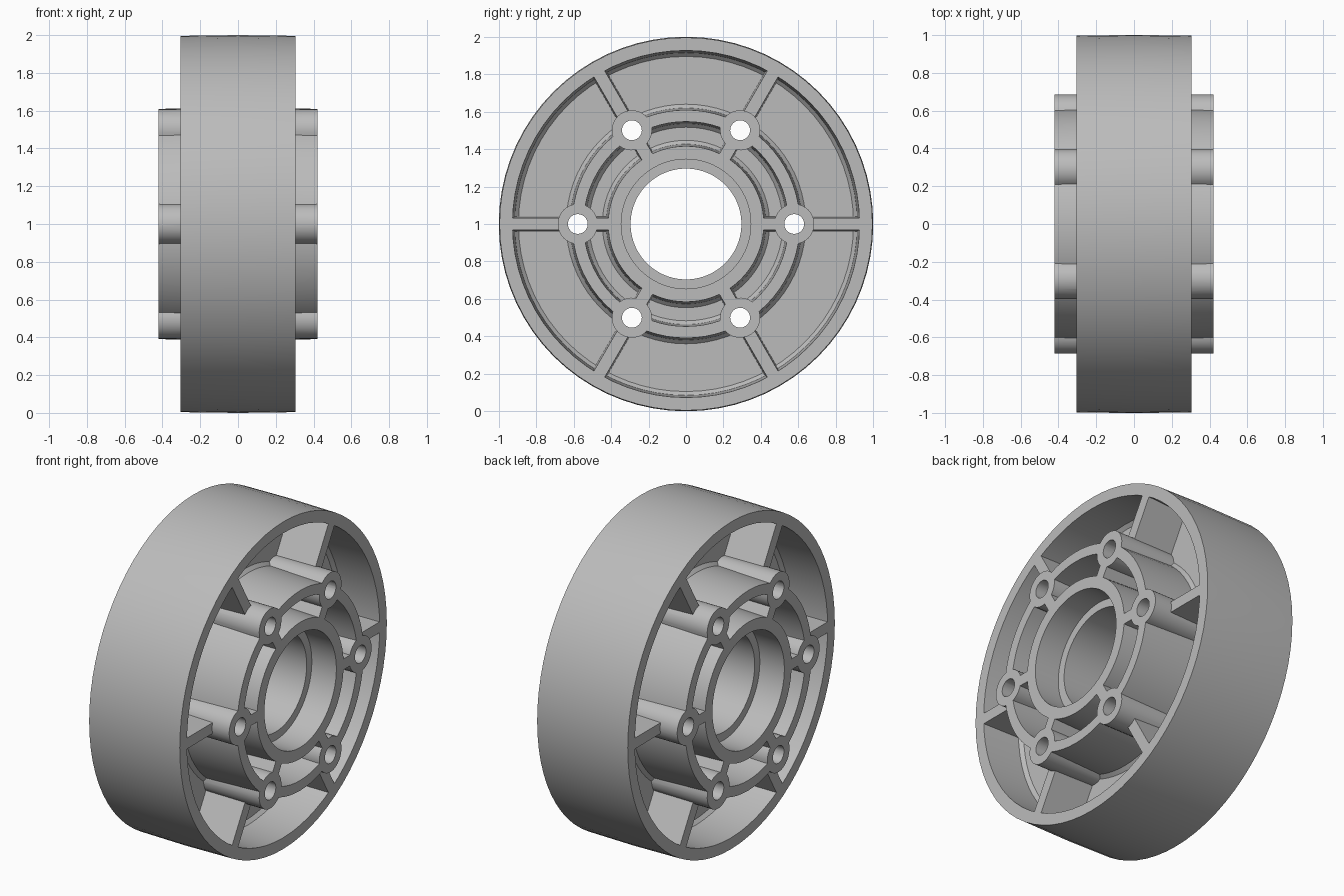
import bpy, bmesh, math
from mathutils import Matrix, Vector

if "Cube" in bpy.data.objects:
    bpy.data.objects.remove(bpy.data.objects["Cube"], do_unlink=True)

RIM_HALF, HUB_HALF, WEB_HALF = 0.305, 0.42, 0.045
BOSS_R, BOLT_CIRCLE = 0.107, 0.578
AXIS = Vector((1, 0, 0))

metal = bpy.data.materials.new("cast grey metal")
metal.use_nodes = True
GREY = (0.5, 0.5, 0.5, 1)
metal.diffuse_color = GREY
metal.node_tree.nodes["Principled BSDF"].inputs["Base Color"].default_value = GREY


def make_object(name, bm):
    bmesh.ops.recalc_face_normals(bm, faces=bm.faces)
    mesh = bpy.data.meshes.new(name)
    bm.to_mesh(mesh)
    bm.free()
    mesh.materials.append(metal)
    obj = bpy.data.objects.new(name, mesh)
    bpy.context.collection.objects.link(obj)
    return obj


def revolve(name, half_profile, steps):
    """Spin an (x, radius) half section, mirrored in x, around the axle."""
    loop = half_profile + [(-x, r) for x, r in reversed(half_profile) if x > 0]
    bm = bmesh.new()
    verts = [bm.verts.new((x, 0, r)) for x, r in loop]
    edges = [bm.edges.new((v, verts[(i + 1) % len(verts)])) for i, v in enumerate(verts)]
    bmesh.ops.spin(bm, geom=verts + edges, cent=(0, 0, 0), axis=AXIS,
                   angle=math.tau, steps=steps, use_duplicate=False)
    bmesh.ops.remove_doubles(bm, verts=bm.verts, dist=1e-4)
    return make_object(name, bm)


def around_axle(i):
    return Matrix.Rotation(i * math.tau / 6, 4, 'X')


def cylinders(name, radius, half, sides):
    """Six cylinders parallel to the axle on the bolt circle."""
    bm = bmesh.new()
    for i in range(6):
        place = around_axle(i) @ Matrix.Translation((0, BOLT_CIRCLE, 0)) @ Matrix.Rotation(math.pi / 2, 4, 'Y')
        bmesh.ops.create_cone(bm, cap_ends=True, segments=sides, radius1=radius,
                              radius2=radius, depth=2 * half, matrix=place)
    return make_object(name, bm)


def ribs(name, r0, r1, half, top, root):
    """Six radial ribs with draft: thickest at the web, thinnest at both edges."""
    section = [(-half, -top), (0, -root), (half, -top), (half, top), (0, root), (-half, top)]
    bm = bmesh.new()
    for i in range(6):
        face = bm.faces.new([bm.verts.new(around_axle(i) @ Vector((x, r0, w))) for x, w in section])
        out = bmesh.ops.extrude_face_region(bm, geom=[face], use_keep_orig=True)
        moved = [g for g in out["geom"] if isinstance(g, bmesh.types.BMVert)]
        bmesh.ops.translate(bm, verts=moved, vec=around_axle(i) @ Vector((0, r1 - r0, 0)))
    return make_object(name, bm)


# Rim, web, two hub rings and stepped bore in one section, outside to bore
F = 0.02
section = [
    (0, 1.0), (RIM_HALF, 0.996), (RIM_HALF, 0.927),
    (WEB_HALF + F, 0.915), (WEB_HALF, 0.915 - F),
    (WEB_HALF, 0.62 + F), (WEB_HALF + F, 0.62),
    (HUB_HALF, 0.609), (HUB_HALF, 0.547),
    (WEB_HALF + F, 0.537), (WEB_HALF, 0.537 - F),
    (WEB_HALF, 0.427 + F), (WEB_HALF + F, 0.427),
    (HUB_HALF, 0.416), (HUB_HALF, 0.346),
    (0.255, 0.346), (0.255, 0.296),
]
wheel = revolve("wheel_body", section, 72)

# Bolt bosses, spokes and short hub ribs merge in; bolt holes cut through
steps = [
    (cylinders("bolt_bosses", BOSS_R, HUB_HALF, 32), 'UNION'),
    (ribs("hub_ribs", 0.385, 0.56, HUB_HALF, 0.033, 0.04), 'UNION'),
    (ribs("spokes", 0.6, 0.955, RIM_HALF, 0.033, 0.041), 'UNION'),
    (cylinders("bolt_holes", 0.053, HUB_HALF + 0.1, 24), 'DIFFERENCE'),
]
bpy.ops.object.select_all(action='DESELECT')
bpy.context.view_layer.objects.active = wheel
wheel.select_set(True)
for tool, operation in steps:
    tool.hide_render = True
    mod = wheel.modifiers.new(tool.name, 'BOOLEAN')
    mod.operation, mod.solver, mod.object = operation, 'EXACT', tool
    bpy.ops.object.modifier_apply(modifier=mod.name)
    bpy.data.objects.remove(tool, do_unlink=True)

bpy.ops.object.shade_smooth_by_angle(angle=math.radians(30))
wheel.location.z = 1.0
